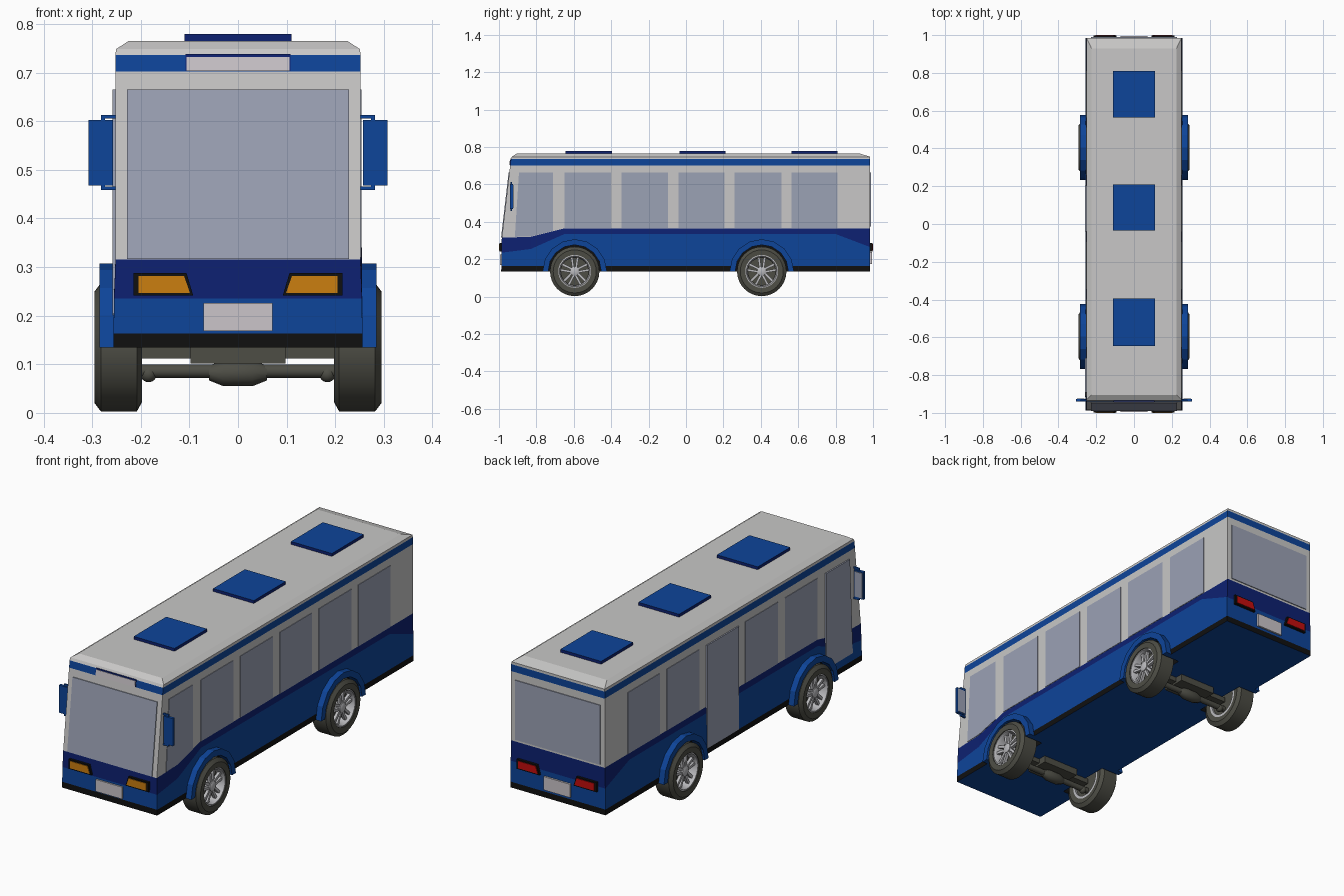
import bpy, bmesh, math
from mathutils import Vector, Matrix

if "Cube" in bpy.data.objects:
    bpy.data.objects.remove(bpy.data.objects["Cube"])

COLOURS = {
    "body_grey": (0.58, 0.575, 0.57), "glass": (0.33, 0.36, 0.46),
    "blue": (0.004, 0.058, 0.32), "navy": (0.004, 0.015, 0.165),
    "black": (0.005, 0.005, 0.005), "rubber_grey": (0.075, 0.075, 0.06),
    "rim_silver": (0.5, 0.5, 0.52), "plate_white": (0.6, 0.56, 0.59),
    "amber": (0.6, 0.21, 0.005), "red": (0.55, 0.004, 0.004)}
MATS = {}
for n, c in COLOURS.items():
    MATS[n] = bpy.data.materials.new(n)
    MATS[n].diffuse_color = (*c, 1)


def make(name, bm, *mats, smooth=False):
    bmesh.ops.recalc_face_normals(bm, faces=bm.faces)
    me = bpy.data.meshes.new(name)
    bm.to_mesh(me)
    bm.free()
    for m in mats:
        me.materials.append(MATS[m])
    ob = bpy.data.objects.new(name, me)
    bpy.context.collection.objects.link(ob)
    if smooth:
        bpy.ops.object.select_all(action='DESELECT')
        ob.select_set(True)
        bpy.context.view_layer.objects.active = ob
        bpy.ops.object.shade_smooth_by_angle(angle=math.radians(35))
    return ob


def add_prism(bm, pts, axis, a, b):
    """Extrude a flat outline along x (pts are y,z) or y (pts are x,z)."""
    put = (lambda p, t: (t, p[0], p[1])) if axis == 'x' else (lambda p, t: (p[0], t, p[1]))
    lo = [bm.verts.new(put(p, a)) for p in pts]
    hi = [bm.verts.new(put(p, b)) for p in pts]
    bm.faces.new(lo)
    bm.faces.new(hi[::-1])
    for i in range(len(pts)):
        j = (i + 1) % len(pts)
        bm.faces.new((lo[i], lo[j], hi[j], hi[i]))


def prism(name, pts, axis, a, b, mat):
    bm = bmesh.new()
    add_prism(bm, pts, axis, a, b)
    return make(name, bm, mat)


def rect(u0, u1, v0, v1):
    return [(u0, v0), (u1, v0), (u1, v1), (u0, v1)]


def box(name, x0, x1, y0, y1, z0, z1, mat):
    return prism(name, rect(x0, x1, z0, z1), 'y', y0, y1, mat)


def lathe(name, prof, cy, cz, mat, n=32, closed=False):
    """Spin (x, radius) points around an axle line parallel to x."""
    bm = bmesh.new()
    rings = [[bm.verts.new((x, cy + r * math.cos(2 * math.pi * k / n),
                            cz + r * math.sin(2 * math.pi * k / n))) for k in range(n)]
             for x, r in prof]
    pairs = list(zip(rings, rings[1:]))
    if closed:
        pairs.append((rings[-1], rings[0]))
    else:
        bm.faces.new(rings[0])
        bm.faces.new(rings[-1])
    for p, q in pairs:
        for k in range(n):
            j = (k + 1) % n
            bm.faces.new((p[k], p[j], q[j], q[k]))
    return make(name, bm, mat, smooth=True)


# Front wall: upright below, leaning back above
def front_y(z):
    for z0, z1, y0, y1 in ((0.13, 0.315, -0.988, -0.985), (0.315, 0.745, -0.985, -0.935),
                           (0.745, 0.765, -0.935, -0.905)):
        if z <= z1 or z1 == 0.765:
            return y0 + (y1 - y0) * (z - z0) / (z1 - z0)


# Body shell: rows of colour lofted along the length
STATIONS = [(-0.985, 0.235, 0.315), (-0.83, 0.255, 0.32), (-0.65, 0.335, 0.365),
            (0.80, 0.335, 0.365), (0.985, 0.265, 0.365)]
ROW_COLOUR = [4, 2, 3, 0, 2, 0, 0]
bm = bmesh.new()
rings = []
for i, (y, zb, zn) in enumerate(STATIONS):
    half = [(0.256, 0.135), (0.256, 0.163), (0.255, zb), (0.252, zn), (0.252, 0.702),
            (0.252, 0.736), (0.251, 0.748), (0.225, 0.765)]
    ring = []
    for s in (1, -1):
        col = []
        for x, z in half:
            yy = front_y(z) if i == 0 else y
            if i == len(STATIONS) - 1 and z > 0.76:
                yy = 0.93
            col.append(bm.verts.new((s * x, yy, z)))
        ring.append(col)
    rings.append(ring)


def face(vs, mi):
    bm.faces.new(vs).material_index = mi


for (r0, l0), (r1, l1) in zip(rings, rings[1:]):
    for k, c in enumerate(ROW_COLOUR):
        face((r0[k], r1[k], r1[k + 1], r0[k + 1]), c)
        face((l0[k], l1[k], l1[k + 1], l0[k + 1]), c)
    face((r0[-1], r1[-1], l1[-1], l0[-1]), 0)
    face((r0[0], r1[0], l1[0], l0[0]), 2)
for r, l in (rings[0], rings[-1]):
    for k, c in enumerate(ROW_COLOUR):
        face((r[k], r[k + 1], l[k + 1], l[k]), c)
body = make("body", bm, "body_grey", "glass", "blue", "navy", "black")

# Wheel wells cut out of the body
AXLES, WZ = (-0.595, 0.405), 0.135
for cy in AXLES:
    for s in (1, -1):
        cut = lathe("well_cutter", [(s * 0.185, 0.142), (s * 0.32, 0.142)], cy, WZ, "body_grey")
        cut.data.materials.clear()
        for m in body.data.materials:
            cut.data.materials.append(m)
        for p in cut.data.polygons:
            p.material_index = 4
        mod = body.modifiers.new("well", 'BOOLEAN')
        mod.operation, mod.solver, mod.object = 'DIFFERENCE', 'EXACT', cut
        bpy.context.view_layer.objects.active = body
        bpy.ops.object.modifier_apply(modifier=mod.name)
        bpy.data.objects.remove(cut)

# Side windows, with two doors on the left side
SPANS = [(-0.65, -0.40), (-0.345, -0.095), (-0.04, 0.205), (0.26, 0.51), (0.565, 0.81)]
TOP = 0.665
for i, (a, b) in enumerate(SPANS):
    prism("side_window_right", rect(a, b, 0.366, TOP), 'x', 0.25, 0.2545, "glass")
    if i == 2:
        prism("middle_door", rect(a, b, 0.163, TOP), 'x', -0.25, -0.2585, "glass")
    else:
        prism("side_window_left", rect(a, b, 0.366, TOP), 'x', -0.25, -0.2545, "glass")
prism("driver_window", [(-0.915, 0.32), (-0.83, 0.322), (-0.71, 0.351), (-0.71, TOP), (-0.893, TOP)],
      'x', 0.25, 0.2545, "glass")
prism("front_door", [(-0.915, 0.2), (-0.71, 0.2), (-0.71, TOP), (-0.893, TOP)],
      'x', -0.25, -0.2585, "glass")


# Sloped plates lying on the front wall
def front_plate(name, hx, z0, z1, mat, out=0.004):
    prism(name, [(front_y(z0) - out, z0), (front_y(z1) - out, z1),
                 (front_y(z1) + 0.004, z1), (front_y(z0) + 0.004, z0)], 'x', -hx, hx, mat)


front_plate("windshield", 0.228, 0.317, 0.665, "glass")
front_plate("sign_frame", 0.108, 0.703, 0.738, "navy", 0.003)
front_plate("sign_panel", 0.106, 0.703, 0.732, "plate_white", 0.005)
box("rear_window", -0.228, 0.228, 0.98, 0.989, 0.375, 0.665, "glass")

# Lamps and number plates
for end, lamp, lens, pz in ((-1, "headlight", "amber", (0.168, 0.226)),
                            (1, "tail_light", "red", (0.175, 0.24))):
    for s in (1, -1):
        fr = [(0.092, 0.241), (0.215, 0.241), (0.215, 0.288), (0.106, 0.288)]
        ln = [(0.099, 0.247), (0.205, 0.247), (0.205, 0.282), (0.111, 0.282)]
        prism(lamp + "_frame", [(s * x, z) for x, z in fr], 'y', end * 0.975, end * 0.997, "black")
        prism(lamp + "_lens", [(s * x, z) for x, z in ln], 'y', end * 0.99, end * 1.0, lens)
    box("number_plate", -0.071, 0.071, end * 0.98, end * 0.994, *pz, "plate_white")

# Roof hatches with blue tops
for a, b in ((-0.645, -0.395), (-0.035, 0.21), (0.565, 0.81)):
    hatch = box("roof_hatch", -0.11, 0.11, a, b, 0.76, 0.779, "navy")
    hatch.data.materials.append(MATS["blue"])
    for p in hatch.data.polygons:
        p.material_index = int(abs(p.normal.z) > 0.5)

# Mirrors on bracket arms
for s in (1, -1):
    box("mirror", s * 0.257, s * 0.307, -0.94, -0.926, 0.468, 0.602, "blue")
    box("mirror_glass", s * 0.261, s * 0.303, -0.928, -0.923, 0.474, 0.596, "glass")
    for z, d in ((0.609, -1), (0.462, 1)):
        box("mirror_arm", s * 0.245, s * 0.282, -0.937, -0.929, z - 0.004, z + 0.004, "blue")
        box("mirror_arm_tip", s * 0.274, s * 0.282, -0.937, -0.929, z, z + d * 0.012, "blue")

for cy in AXLES:
    for s in (1, -1):
        # Fender flare: faceted arch
        bm = bmesh.new()
        n = 8
        pt = lambda r, k: (cy + r * math.cos(math.pi * k / n), WZ + r * math.sin(math.pi * k / n))
        outline = [pt(0.172, k) for k in range(n + 1)] + [pt(0.142, k) for k in range(n, -1, -1)]
        add_prism(bm, outline, 'x', s * 0.245, s * 0.285)
        make("fender", bm, "blue")
        # Tyre and rim
        lathe("tyre", [(s * x, r) for x, r in ((0.2, 0.088), (0.197, 0.112), (0.208, 0.132), (0.282, 0.132),
              (0.295, 0.115), (0.293, 0.088))], cy, WZ, "rubber_grey", closed=True)
        lathe("rim_ring", [(s * x, r) for x, r in ((0.2, 0.09), (0.288, 0.09), (0.29, 0.082), (0.275, 0.075),
              (0.2, 0.075))], cy, WZ, "rim_silver", closed=True)
        lathe("wheel_back", [(s * 0.21, 0.08), (s * 0.25, 0.08)], cy, WZ, "rubber_grey")
        lathe("hub", [(s * 0.245, 0.024), (s * 0.282, 0.024), (s * 0.286, 0.016)], cy, WZ, "rim_silver", 16)
        # Five forked spokes
        bm = bmesh.new()
        for k in range(5):
            t = math.pi / 2 + k * math.tau / 5
            for d in (-1, 1):
                quad = [(0.012, d * 0.001), (0.08, d * 0.010), (0.08, d * 0.023), (0.012, d * 0.013)]
                pts = [(cy + u * math.cos(t) - v * math.sin(t), WZ + u * math.sin(t) + v * math.cos(t))
                       for u, v in quad]
                add_prism(bm, pts, 'x', s * 0.264, s * 0.278)
        make("spokes", bm, "rim_silver")
        # Axle end joint
        bm = bmesh.new()
        bmesh.ops.create_uvsphere(bm, u_segments=12, v_segments=8, radius=0.017,
                                  matrix=Matrix.Translation((s * 0.184, cy, 0.08)))
        make("axle_joint", bm, "rubber_grey", smooth=True)
    # Axle, differential and cross members
    lathe("axle", [(-0.21, 0.014), (0.21, 0.014)], cy, 0.086, "rubber_grey", 12)
    lathe("differential", [(-0.06, 0.015), (-0.03, 0.027), (0.03, 0.027), (0.06, 0.015)],
          cy, 0.082, "rubber_grey", 12)
    box("cross_beam", -0.2, 0.2, cy - 0.02, cy + 0.02, 0.112, 0.137, "rubber_grey")
    box("gearbox_mount", -0.098, 0.098, cy - 0.06, cy + 0.06, 0.102, 0.137, "rubber_grey")

for m in bpy.data.materials:
    if m.users and not m.is_grease_pencil:
        m.use_nodes = True
        m.node_tree.nodes["Principled BSDF"].inputs["Base Color"].default_value = m.diffuse_color
